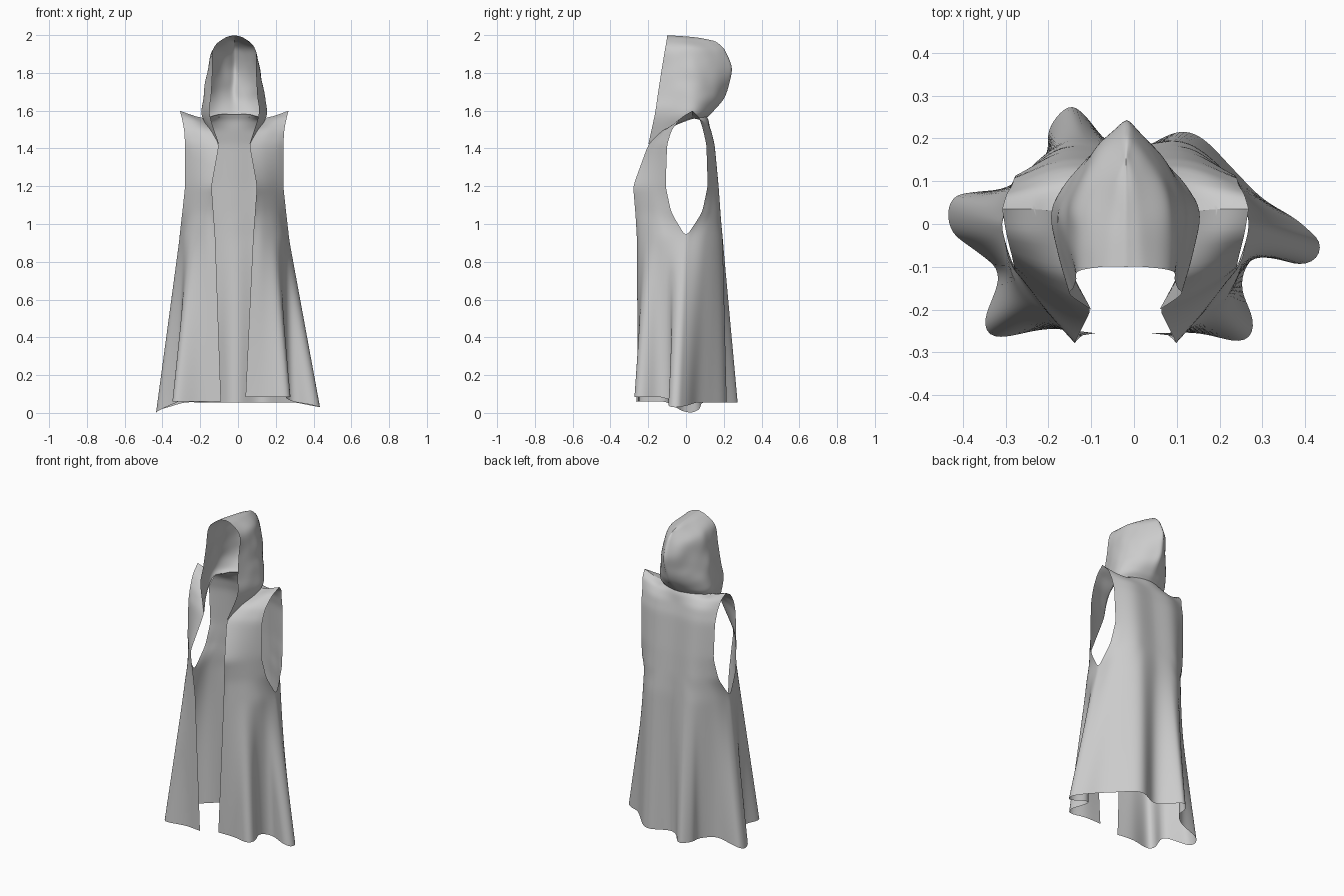
import bpy, bmesh
from mathutils import Vector, noise

if "Cube" in bpy.data.objects:
    bpy.data.objects.remove(bpy.data.objects["Cube"])

CX = -0.02  # symmetry plane of the upper garment


def catmull(pts, steps=10):
    p = [2 * pts[0] - pts[1]] + pts + [2 * pts[-1] - pts[-2]]
    out = []
    for i in range(1, len(p) - 2):
        a, b, c, d = p[i - 1:i + 3]
        for k in range(steps):
            t = k / steps
            out.append(0.5 * (2 * b + (c - a) * t + (2 * a - 5 * b + 4 * c - d) * t * t
                              + (3 * b - a - 3 * c + d) * t ** 3))
    return out + [pts[-1]]


def resample(pts, n):
    c = catmull(pts)
    d = [0.0]
    for a, b in zip(c, c[1:]):
        d.append(d[-1] + (b - a).length)
    out, j = [], 0
    for k in range(n + 1):
        s = d[-1] * k / n
        while j < len(c) - 2 and d[j + 1] < s:
            j += 1
        f = (s - d[j]) / max(d[j + 1] - d[j], 1e-9)
        out.append(c[j].lerp(c[j + 1], min(f, 1)))
    return out


def row(z, *pts):
    return [Vector((p[0], p[1], p[2] if len(p) > 2 else z)) for p in pts]


def flip(pts):
    return [Vector((2 * CX - p.x, p.y, p.z)) for p in pts]


def whole(half):
    return half + flip(half[:-1])[::-1]


def loft(bm, rows, n, steps, smooth=False, reverse=False):
    keys = [resample(r, n) for r in rows]
    if smooth:
        cols = [catmull([k[i] for k in keys], steps[0]) for i in range(n + 1)]
        grid = [list(g) for g in zip(*cols)]
    else:
        grid = [[a.lerp(b, k / s) for a, b in zip(r0, r1)]
                for r0, r1, s in zip(keys, keys[1:], steps) for k in range(s)] + [keys[-1]]
    vs = [[bm.verts.new(p) for p in g] for g in grid]
    for r0, r1 in zip(vs, vs[1:]):
        for i in range(n):
            f = [r0[i], r0[i + 1], r1[i + 1], r1[i]]
            bm.faces.new(f[::-1] if reverse else f)


def finish(bm, name):
    bmesh.ops.remove_doubles(bm, verts=bm.verts, dist=0.0005)
    bmesh.ops.dissolve_degenerate(bm, edges=bm.edges, dist=0.0001)
    bmesh.ops.recalc_face_normals(bm, faces=bm.faces)
    me = bpy.data.meshes.new(name)
    bm.to_mesh(me)
    bm.free()
    me.polygons.foreach_set("use_smooth", [True] * len(me.polygons))
    ob = bpy.data.objects.new(name, me)
    bpy.context.collection.objects.link(ob)
    m = ob.modifiers.new("smooth", 'SUBSURF')
    m.levels = m.render_levels = 1
    m.boundary_smooth = 'PRESERVE_CORNERS'
    return ob


# Front panels: front opening edge -> side seam / armhole, from chest to shoulder
front_upper = [
    row(.93, (-.12, -.26), (-.17, -.245), (-.24, -.19), (-.28, -.13), (-.297, -.07), (-.31, 0)),
    row(1.06, (-.13, -.268), (-.18, -.23), (-.24, -.165), (-.295, -.078)),
    row(1.2, (-.14, -.28), (-.19, -.22), (-.245, -.15), (-.28, -.108)),
    row(1.42, (-.10, -.2), (-.17, -.17), (-.24, -.13), (-.28, -.10)),
    row(1.5, (-.145, -.12), (-.2, -.11), (-.25, -.09), (-.285, -.075)),
    row(1.56, (-.17, -.03, 1.535), (-.24, -.03, 1.56), (-.298, -.025, 1.565)),
    row(1.58, (-.18, .03, 1.56), (-.24, .035, 1.575), (-.308, .035, 1.6)),
]
hem_left = row(.06, (-.09, -.255), (-.2, -.245), (-.32, -.265), (-.35, -.23), (-.315, -.12),
               (-.36, -.07, .04), (-.425, -.02, .01), (-.435, .03, 0))
hem_right = row(.085, (.04, -.255), (.15, -.255), (.255, -.275), (.28, -.23), (.25, -.14),
                (.29, -.07, .06), (.38, -.095, .045), (.43, -.08, .03), (.435, -.04, .03))

# Back panel: left seam -> right seam
hem_back = row(.055, (-.435, .03, 0), (-.42, .065, .015), (-.37, .075, .03), (-.28, .09), (-.205, .16),
               (-.2, .22), (-.155, .275), (-.12, .26), (-.06, .19), (0, .17), (.1, .215), (.16, .2),
               (.23, .13), (.3, .06), (.38, .01, .04), (.435, -.04, .03))
back_upper = [whole(h) for h in (
    row(.93, (-.31, 0), (-.27, .1), (-.16, .19), (-.02, .18)),
    row(1.06, (-.29, .085), (-.25, .125), (-.16, .18), (-.02, .175)),
    row(1.2, (-.275, .115), (-.16, .17), (-.02, .165)),
    row(1.42, (-.28, .108), (-.16, .15), (-.02, .145)),
    row(1.5, (-.285, .09), (-.16, .13), (-.02, .128)),
    row(1.55, (-.298, .07, 1.565), (-.2, .085, 1.55), (-.1, .11), (-.02, .12)),
    row(1.58, (-.308, .035, 1.6), (-.24, .035, 1.575), (-.18, .03, 1.56), (-.1, .085), (-.02, .105)),
)]

steps = [16, 3, 4, 5, 3, 2, 2]
bm = bmesh.new()
loft(bm, [hem_left] + front_upper, 22, steps)
loft(bm, [hem_right] + [flip(r) for r in front_upper], 22, steps, reverse=True)
loft(bm, [hem_back] + back_upper, 48, steps)
finish(bm, "cloak_body")

# Hood: half rows from the opening edge round to the centre back, neck to crown ridge
hood_rows = [
    row(1.565, (-.10, -.2, 1.42), (-.15, -.1, 1.5), (-.183, .03, 1.555), (-.105, .095), (-.02, .115)),
    row(1.6, (-.15, -.165, 1.58), (-.18, -.06, 1.585), (-.192, .04, 1.59), (-.12, .115), (-.02, .15)),
    row(1.68, (-.142, -.15), (-.172, -.05), (-.178, .05), (-.11, .15), (-.02, .212)),
    row(1.81, (-.135, -.13), (-.155, -.04), (-.155, .05), (-.1, .16), (-.02, .25)),
    row(1.92, (-.13, -.11, 1.93), (-.133, -.03, 1.925), (-.125, .05), (-.08, .15, 1.91), (-.02, .218, 1.91)),
    row(1.98, (-.07, -.1, 1.985), (-.065, 0, 1.978), (-.045, .11, 1.967), (-.02, .175, 1.955)),
    row(2, (-.02, -.1, 2.0), (-.02, -.02, 1.995), (-.02, .06, 1.988), (-.02, .15, 1.97)),
]
bm = bmesh.new()
loft(bm, hood_rows, 16, [5], smooth=True)
loft(bm, [flip(r) for r in hood_rows], 16, [5], smooth=True, reverse=True)
# Soft cloth wrinkles on the hood, fading out at the opening and neck
for v in bm.verts:
    fade = max(0, min(1, (v.co.z - 1.6) * 12, (2.0 - v.co.z) * 12, (v.co.y + .12) * 8))
    v.co += noise.noise_vector(v.co * 11) * 0.009 * fade
finish(bm, "hood")
